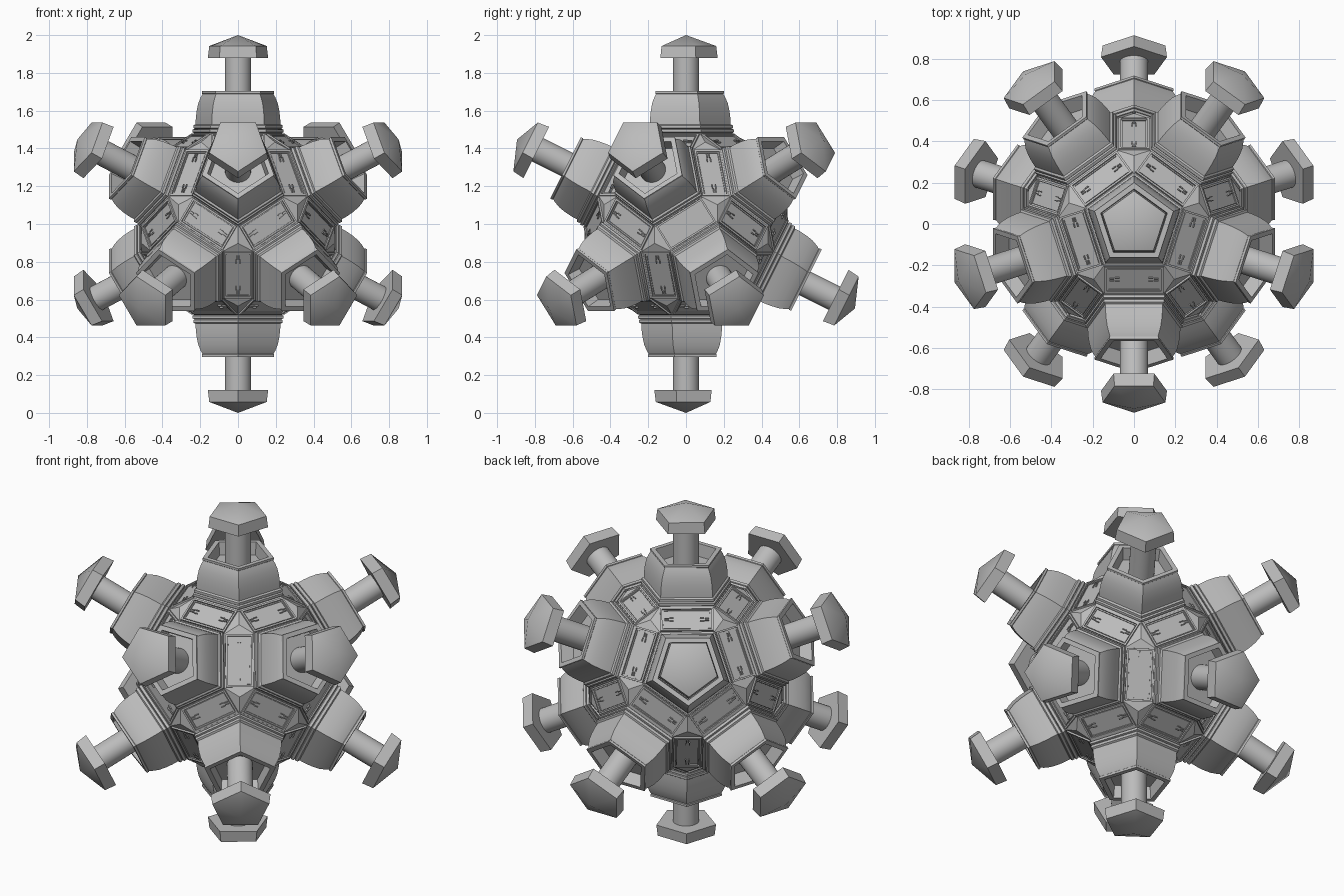
import bpy, bmesh, math
from mathutils import Vector, Matrix

if "Cube" in bpy.data.objects:
    bpy.data.objects.remove(bpy.data.objects["Cube"])

CENTER = Vector((0, 0, 1))
mat = bpy.data.materials.new("plain_grey")
mat.diffuse_color = (0.5, 0.5, 0.5, 1)
mat.use_nodes = True
mat.node_tree.nodes["Principled BSDF"].inputs["Base Color"].default_value = mat.diffuse_color


def finish(bm, name):
    bmesh.ops.recalc_face_normals(bm, faces=bm.faces)
    me = bpy.data.meshes.new(name)
    bm.to_mesh(me)
    bm.free()
    me.materials.append(mat)
    me.shade_smooth()
    me.set_sharp_from_angle(angle=math.radians(30))
    return me


def place(name, me, matrix):
    ob = bpy.data.objects.new(name, me)
    bpy.context.collection.objects.link(ob)
    ob.matrix_world = matrix


def lathe(name, profile, sides):
    """Stack of regular polygons, closed at both ends; flat sides face +x."""
    bm = bmesh.new()
    rings = []
    for r, z in profile:
        if r == 0:
            rings.append([bm.verts.new((0, 0, z))])
            continue
        angles = [2 * math.pi * (i + 0.5) / sides for i in range(sides)]
        rings.append([bm.verts.new((r * math.cos(a), r * math.sin(a), z)) for a in angles])
    for a, b in zip(rings, rings[1:]):
        for i in range(sides):
            j = (i + 1) % sides
            if len(b) == 1:
                bm.faces.new((a[i], a[j], b[0]))
            else:
                bm.faces.new((a[i], a[j], b[j], b[i]))
    bm.faces.new(rings[0])
    if len(rings[-1]) > 1:
        bm.faces.new(rings[-1])
    return finish(bm, name)


def frame(z, x):
    """Placement with local z along an outward axis and local x near a given direction."""
    z = z.normalized()
    x = (x - z * x.dot(z)).normalized()
    return Matrix.Translation(CENTER) @ Matrix((x, z.cross(x), z)).transposed().to_4x4()


# Twelve tower axes: two poles and two staggered rings of five
axes = [Vector((0, 0, 1)), Vector((0, 0, -1))]
for k in range(5):
    for sign, start in ((1, -90), (-1, 90)):
        a = math.radians(start + 72 * k)
        axes.append(Vector((2 * math.cos(a), 2 * math.sin(a), sign)) / math.sqrt(5))
pairs = [(a, b) for i, a in enumerate(axes) for b in axes[i + 1:] if a.dot(b) > 0.4]
tower_frames = [frame(a, next(b for b in axes if 0.4 < a.dot(b) < 0.5)) for a in axes]

# Core: small pentagons joined by long six-sided panels
PANEL = 0.51                       # distance of panel planes from the centre
R = 0.25                           # pentagon radius
half_edge = math.atan(2) / 2
apothem = R * math.cos(math.pi / 5)
P = (PANEL - apothem * math.sin(half_edge)) / math.cos(half_edge)
tip = PANEL / math.cos(math.radians(20.905))
bm = bmesh.new()
for m in tower_frames:
    for k in range(5):
        a = math.radians(36 + 72 * k)
        bm.verts.new(m @ Vector((R * math.cos(a), R * math.sin(a), P)) - CENTER)
for i, a in enumerate(axes):
    for j in range(i + 1, 12):
        for k in range(j + 1, 12):
            b, c = axes[j], axes[k]
            if min(a.dot(b), b.dot(c), a.dot(c)) > 0.4:
                bm.verts.new((a + b + c).normalized() * tip)
bmesh.ops.convex_hull(bm, input=bm.verts)
bmesh.ops.dissolve_limit(bm, angle_limit=0.02, verts=bm.verts, edges=bm.edges)
place("core", finish(bm, "core"), Matrix.Translation(CENTER))

# Towers: ridged pentagonal bases with a bulging wall and a hollow top
tower = lathe("tower", [
    (0.25, 0.455), (0.253, 0.476), (0.244, 0.481), (0.253, 0.486), (0.253, 0.500),
    (0.241, 0.504), (0.248, 0.508), (0.248, 0.522), (0.236, 0.528), (0.235, 0.56),
    (0.230, 0.60), (0.221, 0.64), (0.207, 0.672), (0.197, 0.688), (0.201, 0.691),
    (0.201, 0.703), (0.170, 0.703), (0.162, 0.63), (0, 0.63)], 5)
stem = lathe("stem", [(0.069, 0.61), (0.069, 0.89)], 32)
cap = lathe("cap", [(0.168, 0.878), (0.160, 0.942), (0, 1.0)], 5)
for m in tower_frames:
    place("tower", tower, m)
    place("stem", stem, m)
    place("cap", cap, m)


def box(bm, x, y, sx, sy, z0, z1):
    m = Matrix.Translation((x, y, (z0 + z1) / 2)) @ Matrix.Diagonal((sx, sy, z1 - z0, 1))
    bmesh.ops.create_cube(bm, size=1, matrix=m)


# Panel trim: raised rectangular border, inner border and slot marks near each end
bm = bmesh.new()
for hx, hy, w, h in ((0.074, 0.142, 0.010, 0.009), (0.059, 0.127, 0.004, 0.005)):
    for s in (-1, 1):
        box(bm, s * (hx - w / 2), 0, w, 2 * hy, PANEL - 0.01, PANEL + h)
        box(bm, 0, s * (hy - w / 2), 2 * hx - 2 * w, w, PANEL - 0.01, PANEL + h)
for s in (-1, 1):
    for x in (-0.006, 0.006):
        box(bm, x, s * 0.108, 0.005, 0.022, PANEL - 0.01, PANEL + 0.007)
        box(bm, x * 1.6, s * 0.082, 0.005, 0.022, PANEL - 0.01, PANEL + 0.007)
trim = finish(bm, "panel_trim")
for a, b in pairs:
    place("panel_trim", trim, frame(a + b, a - b))
